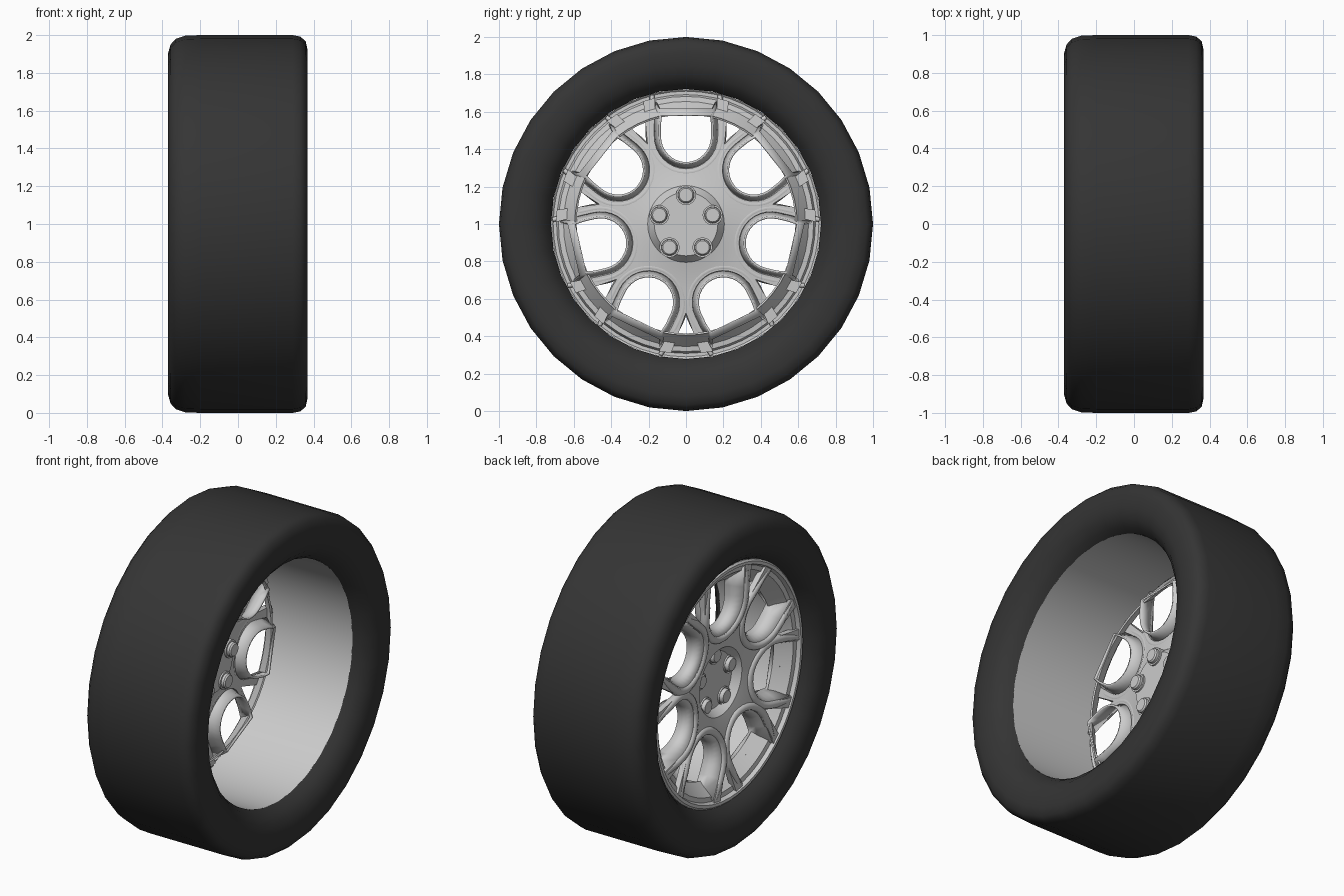
import bpy, bmesh
from math import sin, cos, pi, radians

if "Cube" in bpy.data.objects:
    bpy.data.objects.remove(bpy.data.objects["Cube"])

N = 7                                   # petal openings round the wheel


def finish(bm, name, mat=None, angle=35):
    bmesh.ops.recalc_face_normals(bm, faces=bm.faces)
    me = bpy.data.meshes.new(name)
    bm.to_mesh(me)
    bm.free()
    ob = bpy.data.objects.new(name, me)
    bpy.context.collection.objects.link(ob)
    if mat:
        me.materials.append(mat)
    smooth(ob, angle)
    return ob


def smooth(ob, angle=35):
    bpy.ops.object.select_all(action='DESELECT')
    ob.select_set(True)
    bpy.context.view_layer.objects.active = ob
    bpy.ops.object.shade_smooth_by_angle(angle=radians(angle))


def lathe(name, profile, n, mat=None, angle=35):
    """Spin an (x, radius) profile round the wheel axis."""
    bm = bmesh.new()
    vs = [bm.verts.new((x, 0, 1 + r)) for x, r in profile]
    es = [bm.edges.new(p) for p in zip(vs, vs[1:])]
    bmesh.ops.spin(bm, geom=vs + es, cent=(0, 0, 1), axis=(1, 0, 0),
                   angle=2 * pi, steps=n)
    bmesh.ops.remove_doubles(bm, verts=bm.verts, dist=1e-4)
    return finish(bm, name, mat, angle)


def place(x, u, v, a):
    """Tangential u, radial v at clock angle a -> world."""
    return (x, u * cos(a) + v * sin(a), 1 + v * cos(a) - u * sin(a))


def petal(w, depth, top, centre=0.47, n=16):
    """U shaped outline, open end outwards."""
    arc = [(-w * cos(pi * i / n), centre - depth * sin(pi * i / n)) for i in range(n + 1)]
    return [(-w * 0.95, top), (-w, 0.53)] + arc + [(w, 0.53), (w * 0.95, top)]


def prism(bm, outline, x0, x1, a):
    f = [bm.verts.new(place(x0, u, v, a)) for u, v in outline]
    b = [bm.verts.new(place(x1, u, v, a)) for u, v in outline]
    bm.faces.new(f)
    bm.faces.new(b[::-1])
    for i in range(len(f)):
        j = (i + 1) % len(f)
        bm.faces.new((f[i], b[i], b[j], f[j]))


# Tyre
rubber = bpy.data.materials.new("rubber")
rubber.diffuse_color = (0.035, 0.035, 0.035, 1)
rubber.use_nodes = True
rubber.node_tree.nodes["Principled BSDF"].inputs["Base Color"].default_value = rubber.diffuse_color
lathe("tyre", [(-.28, .722), (-.315, .745), (-.35, .785), (-.368, .84), (-.37, .905),
               (-.357, .95), (-.33, .98), (-.28, .997), (-.2, 1), (.29, 1), (.33, .992),
               (.358, .968), (.369, .92), (.368, .85), (.35, .79), (.31, .745), (.27, .722)],
      32, mat=rubber, angle=60)

# Barrel and stepped outer lip
lathe("rim_barrel", [(-.285, .72), (.272, .72)], 64)
lathe("rim_lip", [(-.285, .72), (-.295, .71), (-.295, .692), (-.272, .682), (-.268, .655),
                  (-.25, .64), (-.185, .585), (-.18, .595)], 56)

# Thin dished spoke disc, cut by petal openings and V gaps
front = [(0, -.19), (.17, -.19), (.205, -.235), (.27, -.25), (.35, -.26), (.5, -.275), (.695, -.287)]
disc = lathe("spokes", [(x, r) for r, x in front] + [(x + .035, r) for r, x in front[::-1]], 56)

bm = bmesh.new()
for i in range(N):
    a = 2 * pi * i / N
    prism(bm, petal(.17, .175, .76), -.40, -.05, a)
    prism(bm, [(0, .475), (.105, .76), (-.105, .76)], -.40, -.05, a + pi / N)
cutter = finish(bm, "opening_cutter")
cutter.hide_render = True
mod = disc.modifiers.new("openings", 'BOOLEAN')
mod.operation = 'DIFFERENCE'
mod.solver = 'EXACT'
mod.object = cutter
bpy.context.view_layer.objects.active = disc
bpy.ops.object.modifier_apply(modifier=mod.name)
bpy.data.objects.remove(cutter)
smooth(disc, 30)


def front_x(u, v):
    r = (u * u + v * v) ** .5
    for (r0, x0), (r1, x1) in zip(front, front[1:]):
        if r <= r1:
            return x0 + (x1 - x0) * (r - r0) / (r1 - r0)
    return front[-1][1]


# Tapered walls running back from each opening, closed by an outer ledge
bm = bmesh.new()
for i in range(N):
    a = 2 * pi * i / N
    rings = [[bm.verts.new(place(front_x(u, v) + .005, u, v, a)) for u, v in petal(.173, .178, .66)],
             [bm.verts.new(place(-.215, u, v, a)) for u, v in petal(.15, .152, .615)],
             [bm.verts.new(place(-.165, u, v, a)) for u, v in petal(.14, .145, .58)]]
    for p, q in zip(rings, rings[1:]):
        for k in range(len(p)):
            j = (k + 1) % len(p)
            if j or p is rings[1]:
                bm.faces.new((p[k], q[k], q[j], p[j]))
walls = finish(bm, "petal_walls")
sol = walls.modifiers.new("thickness", 'SOLIDIFY')
sol.thickness = .012
sol.offset = 0

# Raised rounded edge round every petal, tapering at the rim
cu = bpy.data.curves.new("petal_edges", 'CURVE')
cu.dimensions = '3D'
cu.bevel_depth = .026
cu.bevel_resolution = 2
cu.use_fill_caps = True
for i in range(N):
    pts = petal(.19, .195, .69)
    sp = cu.splines.new('POLY')
    sp.points.add(len(pts) - 1)
    for k, (p, (u, v)) in enumerate(zip(sp.points, pts)):
        p.co = (*place(front_x(u, v) + .012, u, v, 2 * pi * i / N), 1)
        p.radius = .45 if k in (0, len(pts) - 1) else 1
edges = bpy.data.objects.new("petal_edges", cu)
bpy.context.collection.objects.link(edges)
bpy.ops.object.select_all(action='DESELECT')
edges.select_set(True)
bpy.context.view_layer.objects.active = edges
bpy.ops.object.convert(target='MESH')
smooth(bpy.context.object, 60)

# Wheel bolts through the hub, with collars
for i in range(5):
    a = 2 * pi * i / 5
    for name, prof in (("bolt", [(-.215, 0), (-.215, .036), (-.205, .043), (-.13, .043),
                                 (-.122, .036), (-.122, 0)]),
                       ("bolt_collar", [(-.195, .044), (-.2, .054), (-.145, .054), (-.145, .044)])):
        ob = lathe(name, prof, 16)
        ob.location = (0, .15 * sin(a), .155 * cos(a))
